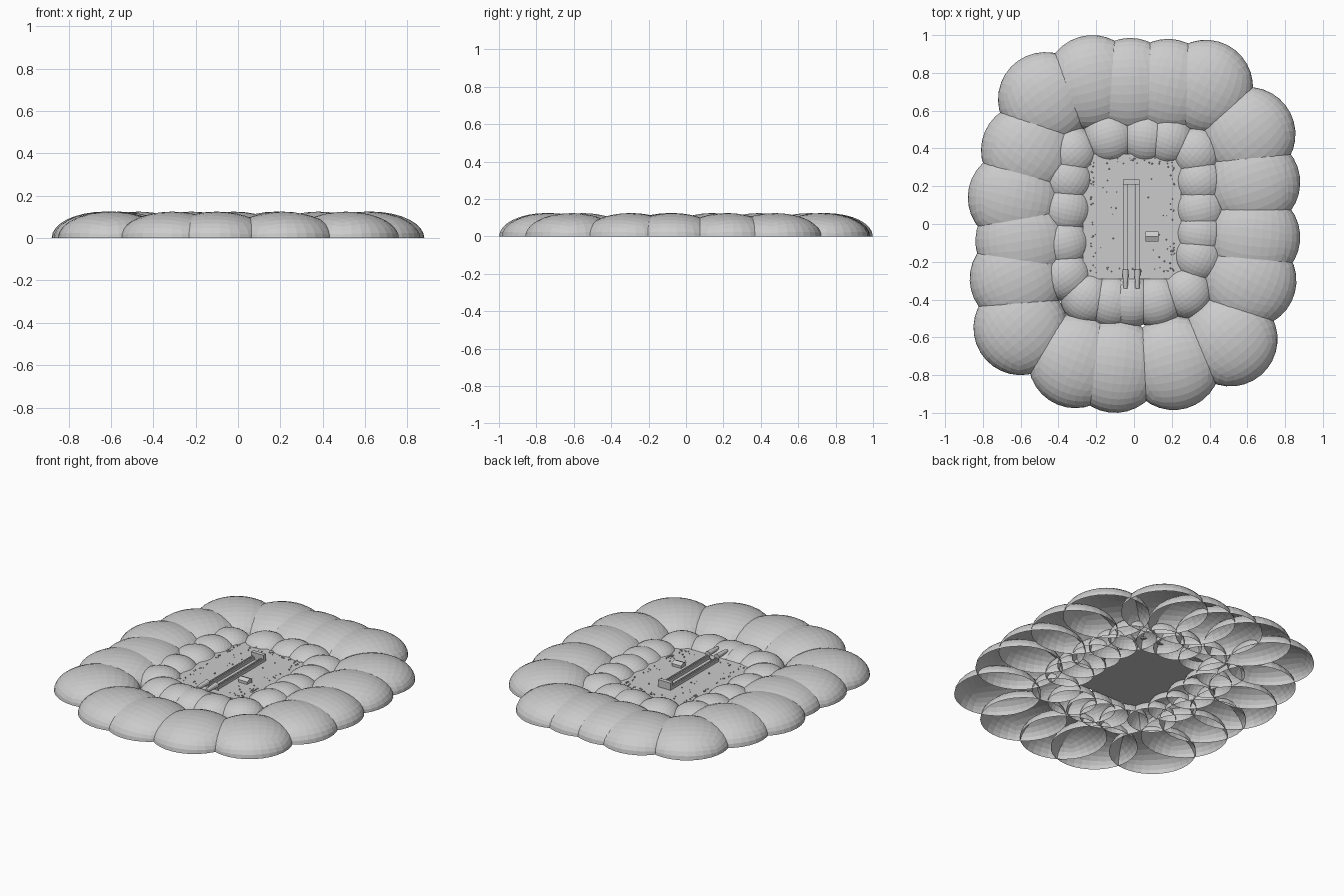
import bpy, bmesh, math, random
from mathutils import Vector, Matrix

if "Cube" in bpy.data.objects:
    bpy.data.objects.remove(bpy.data.objects["Cube"])

random.seed(4)
GROUND = 0.055


def finish(bm, name):
    me = bpy.data.meshes.new(name)
    bm.to_mesh(me)
    bm.free()
    ob = bpy.data.objects.new(name, me)
    bpy.context.collection.objects.link(ob)
    return ob


def dome(name, x, y, r, h):
    """Open-bottomed half ellipsoid made from a spherified cube."""
    bm = bmesh.new()
    bmesh.ops.create_cube(bm, size=2)
    bmesh.ops.subdivide_edges(bm, edges=bm.edges[:], cuts=7, use_grid_fill=True)
    for v in bm.verts:
        t = Vector([math.tan(c * math.pi / 4) for c in v.co])
        v.co = t.normalized()
    low = [f for f in bm.faces if f.calc_center_median().z < 0]
    bmesh.ops.delete(bm, geom=low, context='FACES')
    for v in bm.verts:
        v.co = Vector((v.co.x * r, v.co.y * r, max(v.co.z, 0) * h))
    ob = finish(bm, name)
    ob.location = (x, y, 0)
    # turn each mound to face outward from the middle
    ob.rotation_euler.z = math.atan2(y, x)
    return ob


def add_box(bm, x0, x1, y0, y1, z0, z1):
    m = Matrix.Translation(((x0 + x1) / 2, (y0 + y1) / 2, (z0 + z1) / 2))
    m = m @ Matrix.Diagonal((x1 - x0, y1 - y0, z1 - z0, 1))
    return bmesh.ops.create_cube(bm, size=1, matrix=m)["verts"]


# outer ring of large mounds
outer = [(-.47, .66), (-.22, .75), (-.02, .735), (.18, .73), (.38, .725),
         (.605, .475), (.63, .22), (.63, -.07), (.61, -.3), (.51, -.61),
         (.21, -.735), (-.1, -.75), (-.31, -.725), (-.6, -.55), (-.62, -.29),
         (-.59, -.09), (-.63, .14), (-.56, .39)]
for i, (x, y) in enumerate(outer):
    dome(f"outer_mound_{i + 1}", x, y, .25, .125)

# inner ring of small mounds
inner = [(-.33, .38), (-.13, .46), (.06, .46), (.18, .45), (.33, .38),
         (.35, .23), (.35, .08), (.35, -.05), (.34, -.17), (.28, -.36),
         (.12, -.41), (-.02, -.41), (-.12, -.41), (-.25, -.39), (-.36, -.27), (-.37, -.1),
         (-.36, .08), (-.35, .24)]
for i, (x, y) in enumerate(inner):
    dome(f"inner_mound_{i + 1}", x, y, .14, .1)

# flat raised ground in the middle
bm = bmesh.new()
add_box(bm, -.27, .25, -.29, .37, GROUND - .006, GROUND)
corners = [e for e in bm.edges if abs(e.verts[0].co.z - e.verts[1].co.z) > .001]
bmesh.ops.bevel(bm, geom=corners, offset=.05, segments=3, affect='EDGES', profile=.5)
finish(bm, "ground_plate")

# long twin rails joined by a taller end wall
bm = bmesh.new()
for x in (-.045, .018):
    add_box(bm, x - .012, x + .012, -.25, .22, GROUND, GROUND + .018)
    add_box(bm, x - .004, x + .004, -.25, .22, GROUND + .018, GROUND + .023)
add_box(bm, -.057, .03, .21, .235, GROUND, GROUND + .045)
finish(bm, "twin_rails")

# rounded tapering tips at the front of each rail
for side, x in (("left", -.045), ("right", .018)):
    bm = bmesh.new()
    bmesh.ops.create_cone(bm, cap_ends=True, segments=12, radius1=.017, radius2=.011,
                          depth=.1, matrix=Matrix.Translation((x, -.292, GROUND + .028))
                          @ Matrix.Rotation(math.pi / 2, 4, 'X'))
    finish(bm, f"{side}_rail_tip")

# little hut with a pitched roof
bm = bmesh.new()
add_box(bm, .065, .127, -.09, -.042, GROUND, GROUND + .018)
for v in add_box(bm, .062, .13, -.093, -.039, GROUND + .018, GROUND + .03):
    if v.co.z > GROUND + .025:
        v.co.y = -.066
finish(bm, "hut")

# scattered shrubs, mostly along the ground's edge
bm = bmesh.new()
for i in range(130):
    if i < 95:
        u = random.uniform(-1, 1)
        s = random.choice((-1, 1)) * random.uniform(.9, 1)
        u, w = (u, s) if random.random() < .45 else (s, u)
        x, y = -.01 + u * .225, .045 + w * .305
    else:
        x, y = random.uniform(-.22, .2), random.uniform(-.24, .33)
        if -.08 < x < .05:
            continue
    r = random.uniform(.002, .005)
    bmesh.ops.create_icosphere(bm, subdivisions=1, radius=r,
                               matrix=Matrix.Translation((x, y, GROUND + r * .7)))
finish(bm, "shrubs")
